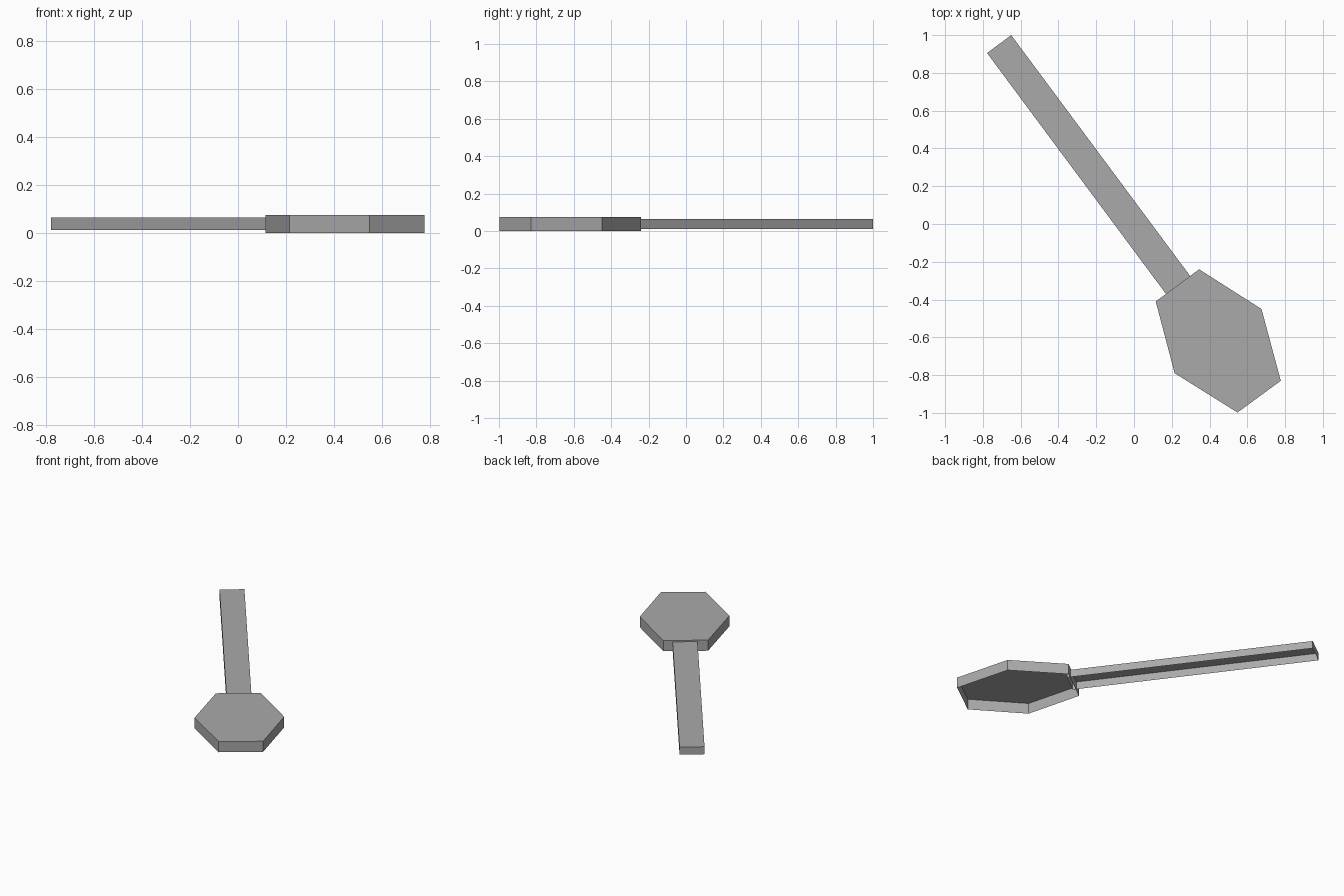
import bpy
import bmesh

cube = bpy.data.objects.get("Cube")
if cube:
    bpy.data.objects.remove(cube, do_unlink=True)

# One plain grey
grey = bpy.data.materials.new("plain_grey")
grey.use_nodes = True
colour = (0.4, 0.4, 0.4, 1)
grey.diffuse_color = colour
grey.node_tree.nodes["Principled BSDF"].inputs["Base Color"].default_value = colour


def open_tray(name, outline, bottom, top):
    """Flat lid with thin side walls, left open underneath (outline counter-clockwise)."""
    bm = bmesh.new()
    lid = bm.faces.new([bm.verts.new((x, y, top)) for x, y in outline])
    rim = [bm.verts.new((x, y, bottom)) for x, y in outline]
    upper = list(lid.verts)
    for i in range(len(rim)):
        j = (i + 1) % len(rim)
        bm.faces.new((rim[i], rim[j], upper[j], upper[i]))
    mesh = bpy.data.meshes.new(name)
    bm.to_mesh(mesh)
    bm.free()
    mesh.materials.append(grey)
    obj = bpy.data.objects.new(name, mesh)
    bpy.context.collection.objects.link(obj)


# Six-sided head
open_tray("head", [(0.115, -0.41), (0.215, -0.79), (0.548, -0.998),
                   (0.777, -0.83), (0.675, -0.45), (0.345, -0.24)], 0, 0.075)

# Long handle, its end tucked just inside the head
open_tray("handle", [(-0.65, 1.0), (-0.778, 0.905), (0.184, -0.39),
                     (0.312, -0.295)], 0.012, 0.065)
